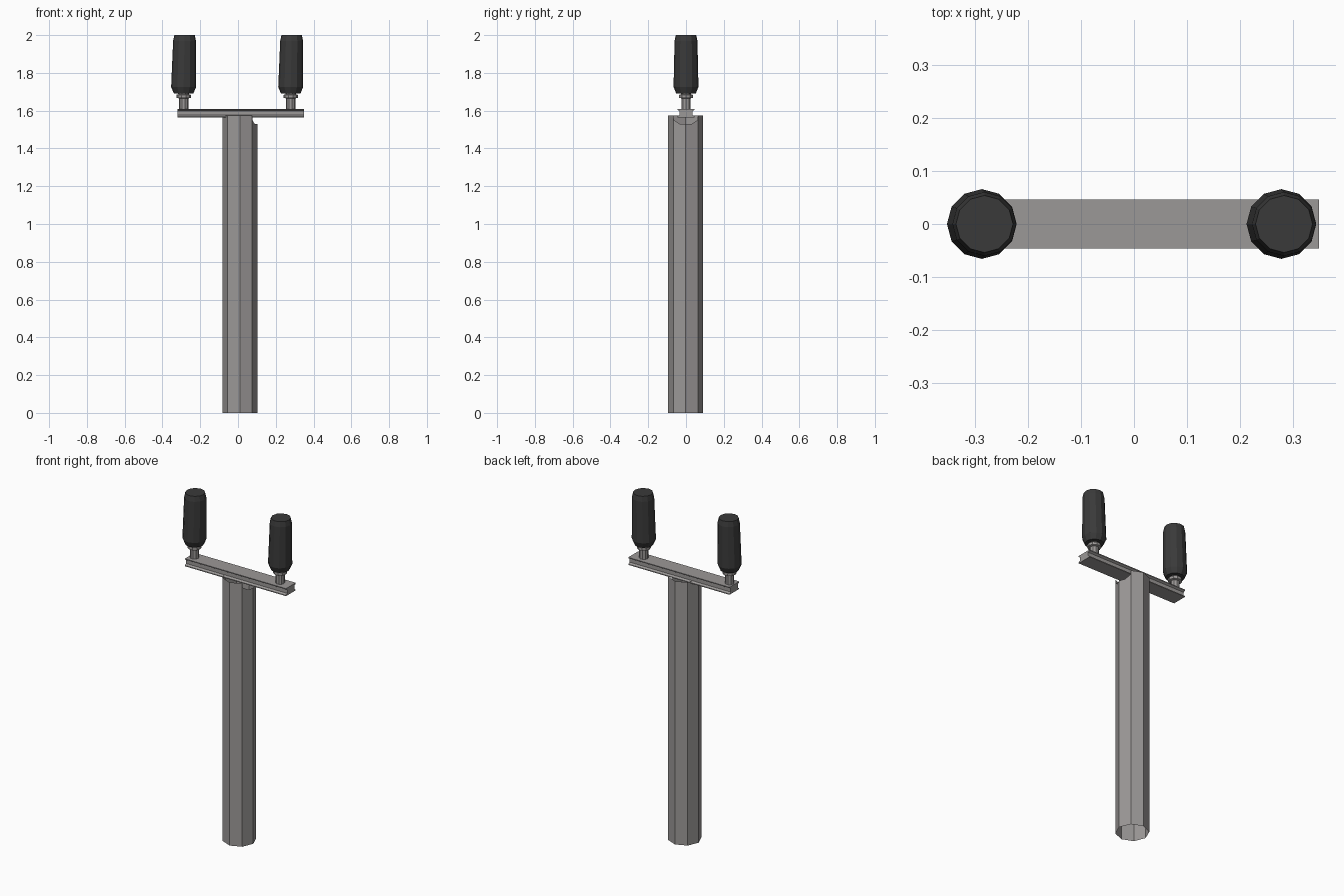
import bpy, bmesh, math

if "Cube" in bpy.data.objects:
    bpy.data.objects.remove(bpy.data.objects["Cube"])


def material(name, rgb):
    m = bpy.data.materials.new(name)
    m.diffuse_color = (*rgb, 1)
    m.use_nodes = True
    m.node_tree.nodes["Principled BSDF"].inputs["Base Color"].default_value = m.diffuse_color
    return m


STEEL = material("weathered_grey_steel", (0.33, 0.315, 0.31))
DARK = material("dark_insulator", (0.042, 0.042, 0.042))


def finish(name, bm, mat, recalc=True):
    if recalc:
        bmesh.ops.recalc_face_normals(bm, faces=bm.faces)
    mesh = bpy.data.meshes.new(name)
    bm.to_mesh(mesh)
    bm.free()
    mesh.materials.append(mat)
    ob = bpy.data.objects.new(name, mesh)
    bpy.context.collection.objects.link(ob)
    return ob


def lathe(name, cx, profile, sides, mat):
    """Closed turned shape; profile rows are (x shift, radius, z)."""
    bm = bmesh.new()
    rings = []
    for dx, r, z in profile:
        rings.append([bm.verts.new((cx + dx + r * math.cos(math.tau * i / sides),
                                    r * math.sin(math.tau * i / sides), z))
                      for i in range(sides)])
    for a, b in zip(rings, rings[1:]):
        for i in range(sides):
            j = (i + 1) % sides
            bm.faces.new((a[i], a[j], b[j], b[i]))
    bm.faces.new(rings[0][::-1])
    bm.faces.new(rings[-1])
    return finish(name, bm, mat)


# Open eight-sided post, with a small notch in the top on the +x side
R, CX, CY, TOP = 0.092, 0.01, -0.002, 1.575
bm = bmesh.new()
corner = [(CX + R * math.cos(math.tau * i / 8), CY + R * math.sin(math.tau * i / 8))
          for i in range(8)]
low = [bm.verts.new((x, y, 0)) for x, y in corner]
high = [bm.verts.new((x, y, 1.53 if i == 0 else TOP)) for i, (x, y) in enumerate(corner)]
for i in range(8):
    j = (i + 1) % 8
    rim = []
    if 0 in (i, j):
        steps = [(0.5, 1.53), (0.95, 1.55)]
        if j == 0:
            steps = [(1 - t, z) for t, z in reversed(steps)]
        for t, z in steps:
            p = [corner[i][k] * (1 - t) + corner[j][k] * t for k in (0, 1)]
            rim.append(bm.verts.new((*p, z)))
    bm.faces.new([low[i], low[j], high[j]] + rim[::-1] + [high[i]])
finish("post", bm, STEEL, recalc=False)

# Crossarm: beam with a channel along each side
half = [(0.046, 1.61), (0.046, 1.605), (0.034, 1.598),
        (0.034, 1.577), (0.046, 1.570), (0.046, 1.565)]
section = half + [(-y, z) for y, z in reversed(half)]
bm = bmesh.new()
ends = [[bm.verts.new((x, y, z)) for y, z in section] for x in (-0.32, 0.35)]
n = len(section)
for i in range(n):
    j = (i + 1) % n
    bm.faces.new((ends[0][i], ends[0][j], ends[1][j], ends[1][i]))
bm.faces.new(ends[0][::-1])
bm.faces.new(ends[1])
finish("crossarm", bm, STEEL)

# Two insulators on stems with a collar
for side, x in (("left", -0.288), ("right", 0.279)):
    lathe(side + "_stem", x, [(0, 0.025, 1.605), (0, 0.025, 1.665), (0, 0.038, 1.668),
                              (0, 0.038, 1.684), (0, 0.028, 1.686), (0, 0.03, 1.70)],
          10, STEEL)
    lathe(side + "_insulator", x, [(0, 0.052, 1.692), (0, 0.066, 1.725),
                                   (0.005, 0.0605, 1.97), (0.005, 0.054, 2.0)],
          12, DARK)
